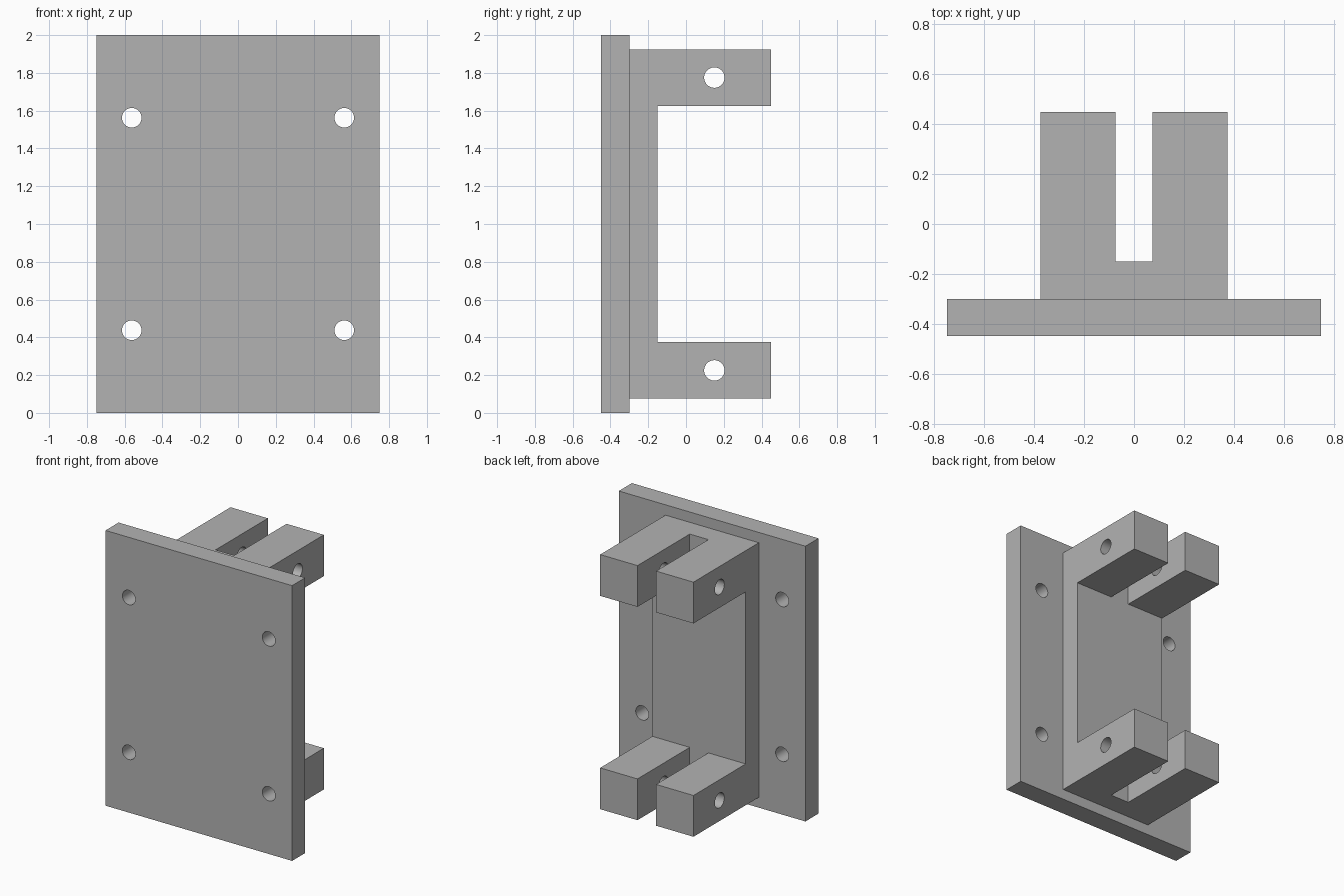
import bpy
import bmesh
from math import pi, radians
from mathutils import Matrix

default = bpy.data.objects.get("Cube")
if default:
    bpy.data.objects.remove(default, do_unlink=True)

GREY = (0.45, 0.45, 0.45, 1.0)
steel = bpy.data.materials.new("plain_grey")
steel.use_nodes = True
steel.diffuse_color = GREY
steel.node_tree.nodes["Principled BSDF"].inputs["Base Color"].default_value = GREY


def add_object(name, bm):
    mesh = bpy.data.meshes.new(name)
    bmesh.ops.recalc_face_normals(bm, faces=bm.faces)
    bm.to_mesh(mesh)
    bm.free()
    mesh.materials.append(steel)
    obj = bpy.data.objects.new(name, mesh)
    bpy.context.collection.objects.link(obj)
    return obj


def box(name, x, y, z):
    """Box from (min, max) ranges."""
    bm = bmesh.new()
    spans = (x, y, z)
    size = [b - a for a, b in spans]
    centre = [(a + b) / 2 for a, b in spans]
    bmesh.ops.create_cube(
        bm, size=1, matrix=Matrix.Translation(centre) @ Matrix.Diagonal((*size, 1)))
    return add_object(name, bm)


def prism(name, outline, half_width):
    """Extrude a (y, z) outline symmetrically along x."""
    bm = bmesh.new()
    face = bm.faces.new([bm.verts.new((-half_width, y, z)) for y, z in outline])
    out = bmesh.ops.extrude_face_region(bm, geom=[face])
    moved = [v for v in out["geom"] if isinstance(v, bmesh.types.BMVert)]
    bmesh.ops.translate(bm, verts=moved, vec=(2 * half_width, 0, 0))
    return add_object(name, bm)


def drill(name, centre, axis, radius, depth):
    """Cylindrical cutter along x or y."""
    turn = Matrix.Rotation(pi / 2, 4, "Y" if axis == "X" else "X")
    bm = bmesh.new()
    bmesh.ops.create_cone(
        bm, cap_ends=True, segments=48, radius1=radius, radius2=radius,
        depth=depth, matrix=Matrix.Translation(centre) @ turn)
    return add_object(name, bm)


def cut(target, cutter):
    cutter.hide_render = True
    mod = target.modifiers.new("cut", "BOOLEAN")
    mod.operation = "DIFFERENCE"
    mod.solver = "EXACT"
    mod.object = cutter
    bpy.ops.object.select_all(action="DESELECT")
    bpy.context.view_layer.objects.active = target
    target.select_set(True)
    bpy.ops.object.modifier_apply(modifier=mod.name)
    bpy.data.objects.remove(cutter, do_unlink=True)


# Mounting plate with four screw holes
plate = box("mounting_plate", (-0.75, 0.75), (-0.45, -0.30), (0, 2))
for x in (-0.5625, 0.5625):
    for z in (0.4375, 1.5625):
        cut(plate, drill("screw_drill", (x, -0.375, z), "Y", 0.052, 0.5))

# C-shaped bracket: spine with an arm at each end
FOOT, SPINE, TIP = -0.30, -0.15, 0.45
LOW, HIGH, ARM = 0.075, 1.925, 0.30
bracket = prism("clevis_bracket", [
    (FOOT, LOW), (TIP, LOW), (TIP, LOW + ARM), (SPINE, LOW + ARM),
    (SPINE, HIGH - ARM), (TIP, HIGH - ARM), (TIP, HIGH), (FOOT, HIGH)], 0.375)

# Each arm is slotted into two prongs and drilled for a pin
for z in (LOW + ARM / 2, HIGH - ARM / 2):
    cut(bracket, box("slot_cutter", (-0.075, 0.075), (SPINE, 0.6), (z - 0.2, z + 0.2)))
    cut(bracket, drill("pin_drill", (0, 0.15, z), "X", 0.054, 1))

# Smooth hole walls, crisp edges
bpy.ops.object.select_all(action="DESELECT")
for obj in (plate, bracket):
    obj.select_set(True)
bpy.context.view_layer.objects.active = plate
bpy.ops.object.shade_smooth_by_angle(angle=radians(30))
